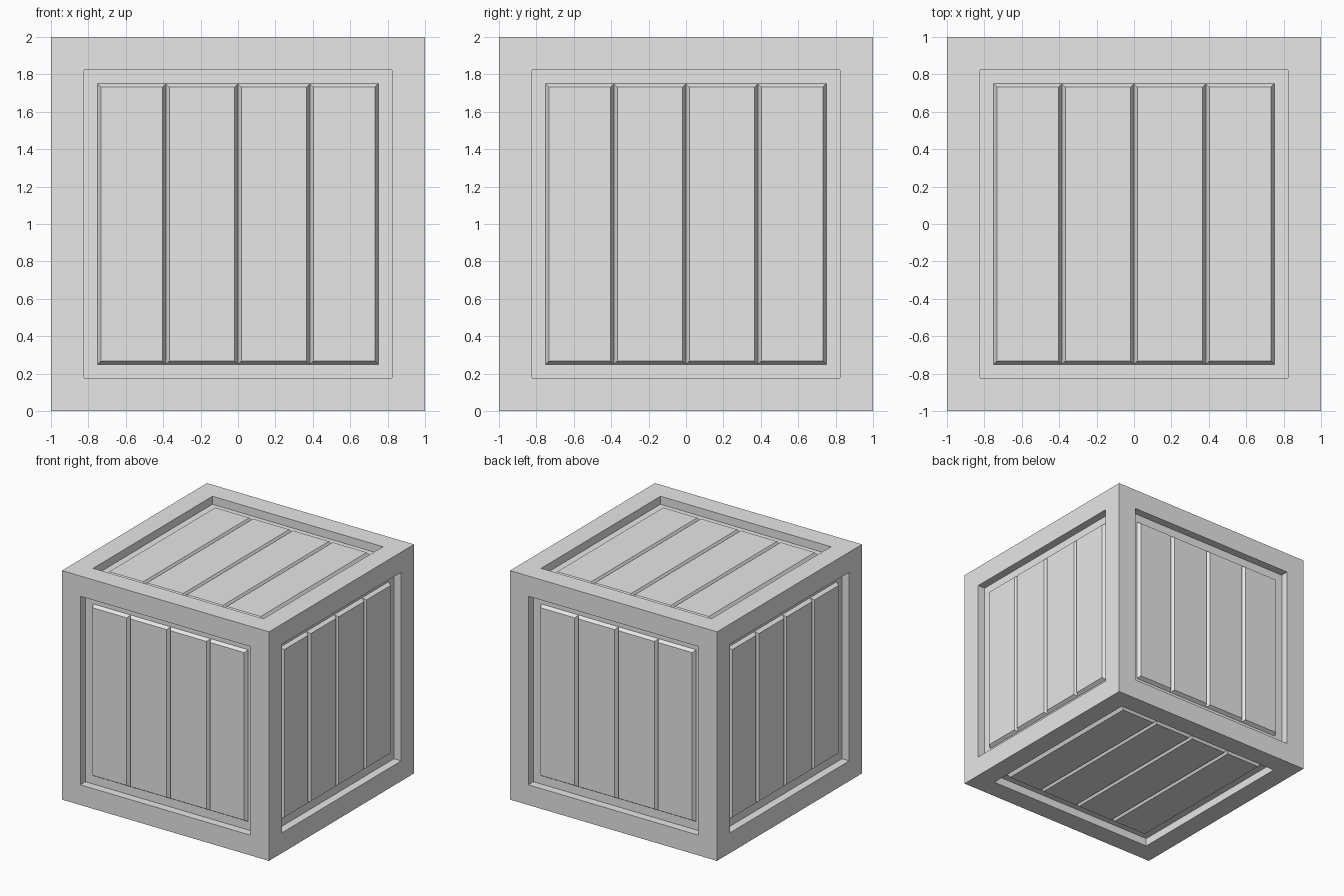
import bpy
import bmesh
from math import pi
from mathutils import Matrix, Vector

default = bpy.data.objects.get("Cube")
if default:
    bpy.data.objects.remove(default, do_unlink=True)

HALF = 1.0          # half the crate size
OPEN = 0.75         # half the panel opening
RECESS = 0.07       # depth of the frame opening
RISE = 0.03         # plank height above the recess floor
CHAMFER = 0.018     # width of the plank chamfer
SEAMS = [-OPEN, -0.385, 0, 0.385, OPEN]

grey = bpy.data.materials.new("plain_grey")
grey.use_nodes = True
colour = (0.8, 0.8, 0.8, 1)
grey.diffuse_color = colour
grey.node_tree.nodes["Principled BSDF"].inputs["Base Color"].default_value = colour


def make_object(name, bm):
    bmesh.ops.translate(bm, verts=bm.verts, vec=(0, 0, HALF))
    bm.normal_update()
    mesh = bpy.data.meshes.new(name)
    bm.to_mesh(mesh)
    bm.free()
    mesh.materials.append(grey)
    obj = bpy.data.objects.new(name, mesh)
    bpy.context.collection.objects.link(obj)


# Crate frame: a cube with a recessed opening in every side
bm = bmesh.new()
bmesh.ops.create_cube(bm, size=2 * HALF)
openings = bm.faces[:]
bmesh.ops.inset_individual(bm, faces=openings, thickness=HALF - OPEN)
floors = bmesh.ops.extrude_discrete_faces(bm, faces=openings)["faces"]
bm.normal_update()
for face in floors:
    bmesh.ops.translate(bm, verts=face.verts, vec=face.normal * -RECESS)
make_object("crate_frame", bm)


def add_plank(bm, x0, x1):
    """Chamfered board standing on the front recess floor."""
    def ring(inset, y):
        a, b, h = x0 + inset, x1 - inset, OPEN - inset
        return [bm.verts.new(p) for p in ((a, y, -h), (b, y, -h), (b, y, h), (a, y, h))]
    base = ring(0, RECESS - HALF)
    top = ring(CHAMFER, RECESS - RISE - HALF)
    bm.faces.new(top)
    for i in range(4):
        j = (i + 1) % 4
        bm.faces.new((base[i], base[j], top[j], top[i]))


# Plank panels, turned from the front to each side
turns = {
    "front": Matrix.Identity(3),
    "left": Matrix.Rotation(pi / 2, 3, "Z"),
    "back": Matrix.Rotation(pi, 3, "Z"),
    "right": Matrix.Rotation(-pi / 2, 3, "Z"),
    "top": Matrix.Rotation(-pi / 2, 3, "X"),
    "bottom": Matrix.Rotation(pi / 2, 3, "X"),
}
for side, turn in turns.items():
    bm = bmesh.new()
    for x0, x1 in zip(SEAMS, SEAMS[1:]):
        add_plank(bm, x0, x1)
    bmesh.ops.rotate(bm, verts=bm.verts, cent=Vector(), matrix=turn)
    make_object(side + "_planks", bm)
